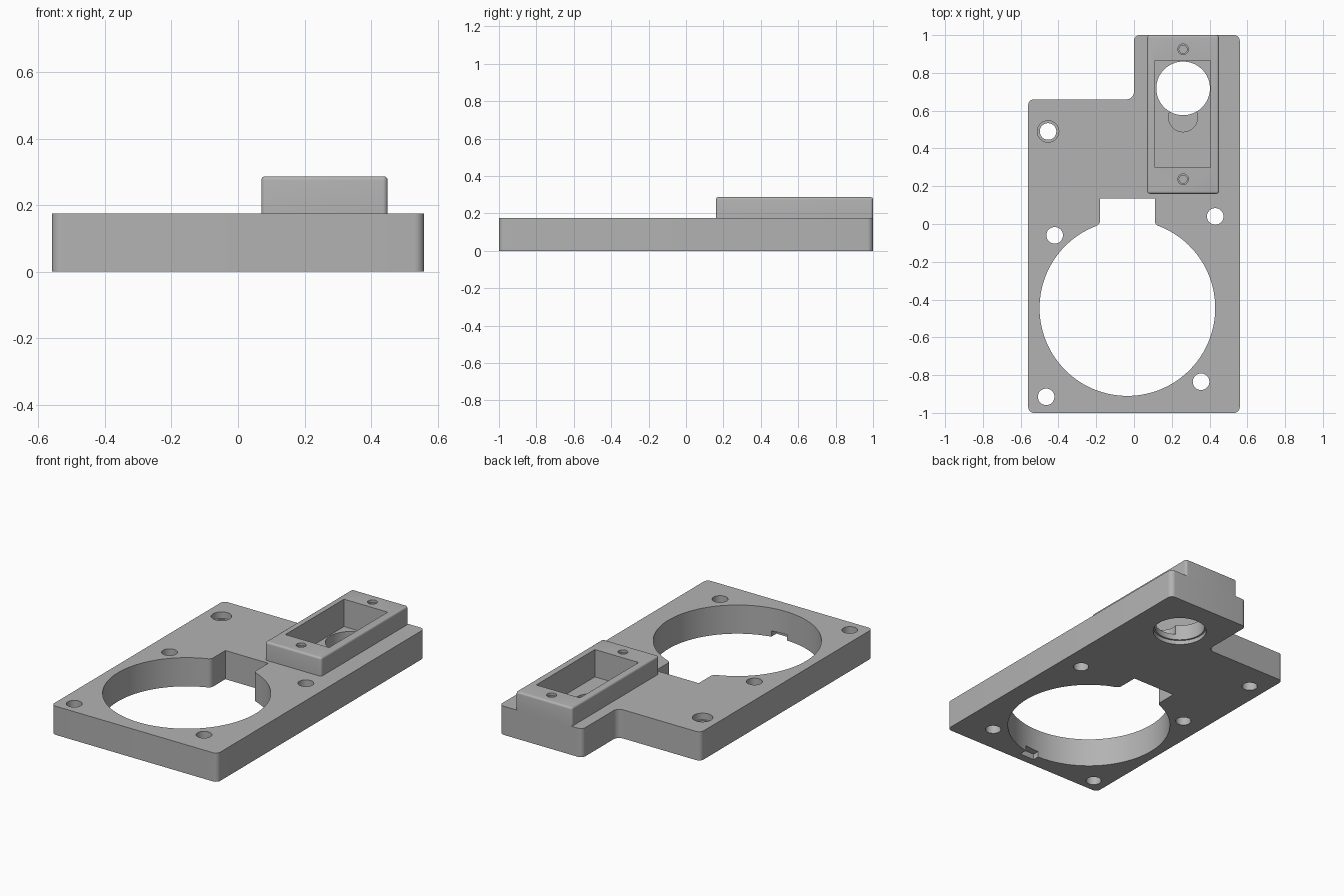
import bpy, bmesh, math
from mathutils import Vector

cube = bpy.data.objects.get("Cube")
if cube:
    bpy.data.objects.remove(cube, do_unlink=True)

PLATE_TOP, HOUSING_TOP = 0.175, 0.287

grey = bpy.data.materials.new("matte_grey")
grey.use_nodes = True
colour = (0.45, 0.45, 0.45, 1)
grey.diffuse_color = colour
grey.node_tree.nodes["Principled BSDF"].inputs["Base Color"].default_value = colour


def rounded(corners, steps=8):
    """Outline from (x, y, radius) corners, each replaced with an arc."""
    out = []
    for i, (x, y, r) in enumerate(corners):
        p = Vector((x, y))
        a = (Vector(corners[i - 1][:2]) - p).normalized()
        b = (Vector(corners[(i + 1) % len(corners)][:2]) - p).normalized()
        if r == 0:
            out.append(p)
            continue
        centre = p + (a + b) * r          # right-angled corners only
        for k in range(steps + 1):
            t = k / steps * math.pi / 2
            out.append(centre - b * r * math.cos(t) - a * r * math.sin(t))
    return out


def box(x0, x1, y0, y1, r=0):
    return rounded([(x0, y0, r), (x1, y0, r), (x1, y1, r), (x0, y1, r)])


def circle(x, y, r, n=48):
    return [Vector((x + r * math.cos(2 * math.pi * k / n),
                    y + r * math.sin(2 * math.pi * k / n))) for k in range(n)]


def prism(name, outline, z0, z1, top_bevel=0):
    bm = bmesh.new()
    base = bm.faces.new([bm.verts.new((p.x, p.y, z0)) for p in outline])
    ext = bmesh.ops.extrude_face_region(bm, geom=[base])["geom"]
    top = [v for v in ext if isinstance(v, bmesh.types.BMVert)]
    bmesh.ops.translate(bm, verts=top, vec=(0, 0, z1 - z0))
    bmesh.ops.recalc_face_normals(bm, faces=bm.faces)
    if top_bevel:
        rim = [e for e in bm.edges if all(v.co.z > z1 - 1e-5 for v in e.verts)]
        bmesh.ops.bevel(bm, geom=rim, offset=top_bevel, segments=4,
                        profile=0.5, affect='EDGES')
    mesh = bpy.data.meshes.new(name)
    bm.to_mesh(mesh)
    bm.free()
    mesh.materials.append(grey)
    obj = bpy.data.objects.new(name, mesh)
    bpy.context.collection.objects.link(obj)
    return obj


def cut(targets, outline, z0, z1):
    cutter = prism("cutter", outline, z0, z1)
    for obj in targets:
        mod = obj.modifiers.new("cut", 'BOOLEAN')
        mod.operation, mod.solver, mod.object = 'DIFFERENCE', 'EXACT', cutter
        bpy.context.view_layer.objects.active = obj
        bpy.ops.object.modifier_apply(modifier=mod.name)
    bpy.data.objects.remove(cutter, do_unlink=True)


def keyed_bore(cx, cy, R, half, y_end, r):
    """Round bore with a slot on its +y side, blended by fillets."""
    fx = half + r
    fy = math.sqrt((R + r) ** 2 - fx ** 2)
    start = math.atan2(fy, fx)
    right = [Vector((half, y_end - cy))]
    for k in range(9):                    # fillet from slot wall to bore
        a = math.pi + (start * k / 8)
        right.append(Vector((fx + r * math.cos(a), fy + r * math.sin(a))))
    left = [Vector((-p.x, p.y)) for p in reversed(right)]
    n, sweep = 96, math.pi + 2 * start    # main arc, clockwise round the bottom
    arc = [Vector((R * math.cos(start - sweep * k / n),
                   R * math.sin(start - sweep * k / n))) for k in range(1, n)]
    return [p + Vector((cx, cy)) for p in right + arc + left]


# Main parts
plate = prism("base_plate", rounded([
    (-0.56, -1, 0.03), (0.56, -1, 0.03), (0.56, 1, 0.03),
    (0, 1, 0.03), (0, 0.66, 0.04), (-0.56, 0.66, 0.03)]), 0, PLATE_TOP)
housing = prism("raised_housing", box(0.07, 0.45, 0.16, 1, 0.015),
                PLATE_TOP, HOUSING_TOP, top_bevel=0.012)
both = [plate, housing]

# Large keyed bore and the small notch under its front rim
cut([plate], keyed_bore(-0.035, -0.445, 0.465, 0.145, 0.135, 0.03), -0.1, 0.4)
cut([plate], box(-0.045, 0.055, -0.95, -0.8), -0.1, 0.035)

# Screw holes through the plate
for x, y in [(-0.455, 0.49), (-0.42, -0.06), (0.43, 0.04),
             (0.355, -0.835), (-0.465, -0.915)]:
    cut([plate], circle(x, y, 0.044, 32), -0.1, 0.4)
cut([plate], circle(-0.455, 0.49, 0.057, 32), 0.135, 0.4)

# Housing pocket, its floor openings and the lipped port underneath
cut(both, box(0.11, 0.405, 0.30, 0.865), 0.12, 0.4)
cut([plate], circle(0.26, 0.565, 0.077), 0.06, 0.15)
cut([plate], circle(0.26, 0.718, 0.142, 64), -0.1, 0.15)
cut([plate], circle(0.26, 0.718, 0.152, 64), -0.1, 0.025)

# Blind screw holes at both ends of the housing
for y in (0.237, 0.925):
    cut(both, circle(0.26, y, 0.021, 24), 0.1, 0.4)
    cut([housing], circle(0.26, y, 0.028, 24), HOUSING_TOP - 0.015, 0.4)

for obj in both:
    bpy.ops.object.select_all(action='DESELECT')
    obj.select_set(True)
    bpy.context.view_layer.objects.active = obj
    bpy.ops.object.shade_smooth_by_angle(angle=math.radians(30))
